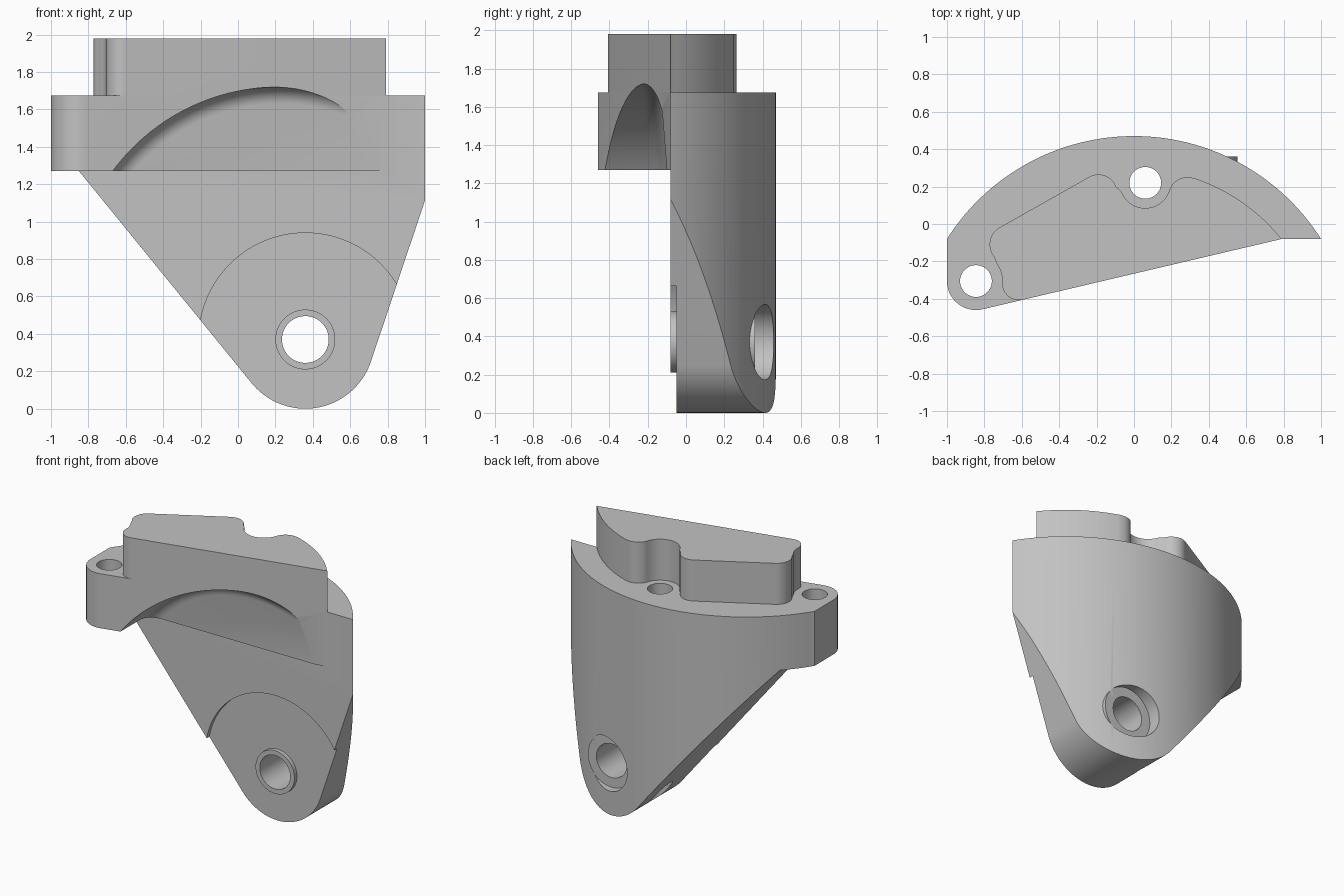
import bpy, bmesh, math
from mathutils import Vector

if "Cube" in bpy.data.objects:
    bpy.data.objects.remove(bpy.data.objects["Cube"])

grey = bpy.data.materials.new("plain grey")
grey.diffuse_color = (0.54, 0.54, 0.54, 1)
grey.use_nodes = True
grey.node_tree.nodes["Principled BSDF"].inputs["Base Color"].default_value = grey.diffuse_color


def arc(cx, cy, r, a0, a1, n=16):
    """Points on an arc, angles in degrees."""
    return [(cx + r * math.cos(math.radians(a0 + (a1 - a0) * i / n)),
             cy + r * math.sin(math.radians(a0 + (a1 - a0) * i / n))) for i in range(n + 1)]


def loft(name, rings):
    """Closed solid through rings of equal length."""
    bm = bmesh.new()
    vs = [[bm.verts.new(p) for p in ring] for ring in rings]
    n = len(vs[0])
    bm.faces.new(vs[0])
    bm.faces.new(vs[-1][::-1])
    for a, b in zip(vs, vs[1:]):
        for i in range(n):
            bm.faces.new((a[i], a[(i + 1) % n], b[(i + 1) % n], b[i]))
    bmesh.ops.recalc_face_normals(bm, faces=bm.faces)
    mesh = bpy.data.meshes.new(name)
    bm.to_mesh(mesh)
    bm.free()
    mesh.materials.append(grey)
    ob = bpy.data.objects.new(name, mesh)
    bpy.context.collection.objects.link(ob)
    return ob


def prism_z(name, pts, z0, z1):
    return loft(name, [[(x, y, z) for x, y in pts] for z in (z0, z1)])


def prism_y(name, pts, y0, y1):
    return loft(name, [[(x, y, z) for x, z in pts] for y in (y0, y1)])


def circle(cx, cy, r, n=64):
    return arc(cx, cy, r, 0, 360, n)[:-1]


def combine(ob, tool, op):
    """Apply a boolean and discard the tool."""
    mod = ob.modifiers.new(op, 'BOOLEAN')
    mod.operation, mod.solver, mod.object = op, 'EXACT', tool
    bpy.context.view_layer.objects.active = ob
    bpy.ops.object.modifier_apply(modifier=mod.name)
    bpy.data.objects.remove(tool)


def touch(p, c, r, side):
    """Angle (degrees) where the tangent from p meets a circle."""
    d = Vector(p) - Vector(c)
    return math.degrees(math.atan2(d.y, d.x) + side * math.acos(r / d.length))


LOW, MID, TOP, FRONT = 1.27, 1.675, 1.98, -0.08
PIN = (0.36, 0.37)          # pivot hole centre in x, z
EAR = (-0.845, -0.305)      # ear hole centre in x, y
LUG = (0.06, 0.22)          # rear hole centre in x, y

# Curved body: round back trimmed to the tapering front outline
half = math.degrees(math.asin(1 / 1.184))
body = prism_z("bracket", arc(0, -0.714, 1.184, 90 - half, 90 + half, 72), 0, MID)
left, right = (-0.85, LOW), (1, 1.115)
a0 = touch(left, PIN, 0.37, 1)
a1 = touch(right, PIN, 0.37, -1) + 360
outline = [(1.1, MID + 0.1), (-1.1, MID + 0.1), (-1.1, LOW), left]
outline += arc(*PIN, 0.37, a0, a1, 40) + [right, (1, 1.4), (1.1, 1.4)]
combine(body, prism_y("taper", outline, -0.5, 0.8), 'INTERSECT')

# Shallow round recess in the front, with a raised collar around the pivot
combine(body, prism_y("recess", circle(*PIN, 0.57, 96), -0.3, -0.05), 'DIFFERENCE')
combine(body, prism_y("collar", circle(*PIN, 0.16), FRONT, 0.05), 'UNION')

# Head slab with a rounded ear and a slanted front
corner = Vector((0.79, FRONT))
ear = arc(*EAR, 0.155, 180, touch(corner, EAR, 0.155, -1) + 360, 20)
head = prism_z("head", [tuple(corner), (0.7, 0.0), (-0.9, 0.0), (-1, FRONT)] + ear, LOW, MID)

# Raised block on top, scalloped around both screw holes
along = (Vector(ear[-1]) - corner).normalized()
normal = Vector((-along.y, along.x))        # points out of the slanted front
foot = corner + along * ((corner.x + 0.594) / -along.x)
gc = foot - normal * 0.09
ga = math.degrees(math.atan2(normal.y, normal.x)) + 360
block = [tuple(corner)] + arc(0, -0.714, 1.012, 39.5, 71.7, 24)
block += arc(0.285, 0.15, 0.1, 71.7, 162.7)[1:]
block += arc(*LUG, 0.135, -17.3, -160, 24)[1:]
block += arc(-0.19, 0.165, 0.1, 20, 120)
block += arc(-0.667, -0.11, 0.105, 120, 220)
block += arc(-0.845, -0.30, 0.14, 36, 0)
block += arc(gc.x, gc.y, 0.09, 180, ga)
combine(head, prism_z("block", block, MID - 0.06, TOP), 'UNION')

# Arched pocket in the slanted front, filleted where roof meets back wall
rings = []
steps = [(-0.7, 0)] + [(-0.10 - 0.09 * (1 - math.sin(t)), 0.09 * (1 - math.cos(t)))
                       for t in [math.pi / 2 * i / 8 for i in range(9)]]
for y, inset in steps:
    pts = arc(0.22, 0.615, 1.105 - inset, 155, 35, 64)
    pts += [(pts[-1][0], 1.0), (pts[0][0], 1.0)]
    rings.append([(x, y - 0.08 * (z - LOW), z) for x, z in pts])
combine(head, loft("pocket", rings), 'DIFFERENCE')
combine(body, head, 'UNION')

# Rear spot face with its seat, then the through holes
combine(body, prism_y("spot_face", circle(*PIN, 0.197), 0.36, 0.8), 'DIFFERENCE')
combine(body, prism_y("seat", circle(*PIN, 0.194), 0.2, 0.36), 'UNION')
combine(body, prism_y("pivot_hole", circle(*PIN, 0.125), -0.5, 0.8), 'DIFFERENCE')
for c in (EAR, LUG):
    combine(body, prism_z("screw_hole", circle(*c, 0.085, 48), -0.2, 2.2), 'DIFFERENCE')

# Smooth curves, keep edges crisp
bpy.ops.object.select_all(action='DESELECT')
body.select_set(True)
bpy.context.view_layer.objects.active = body
bpy.ops.object.shade_smooth_by_angle(angle=math.radians(25))
